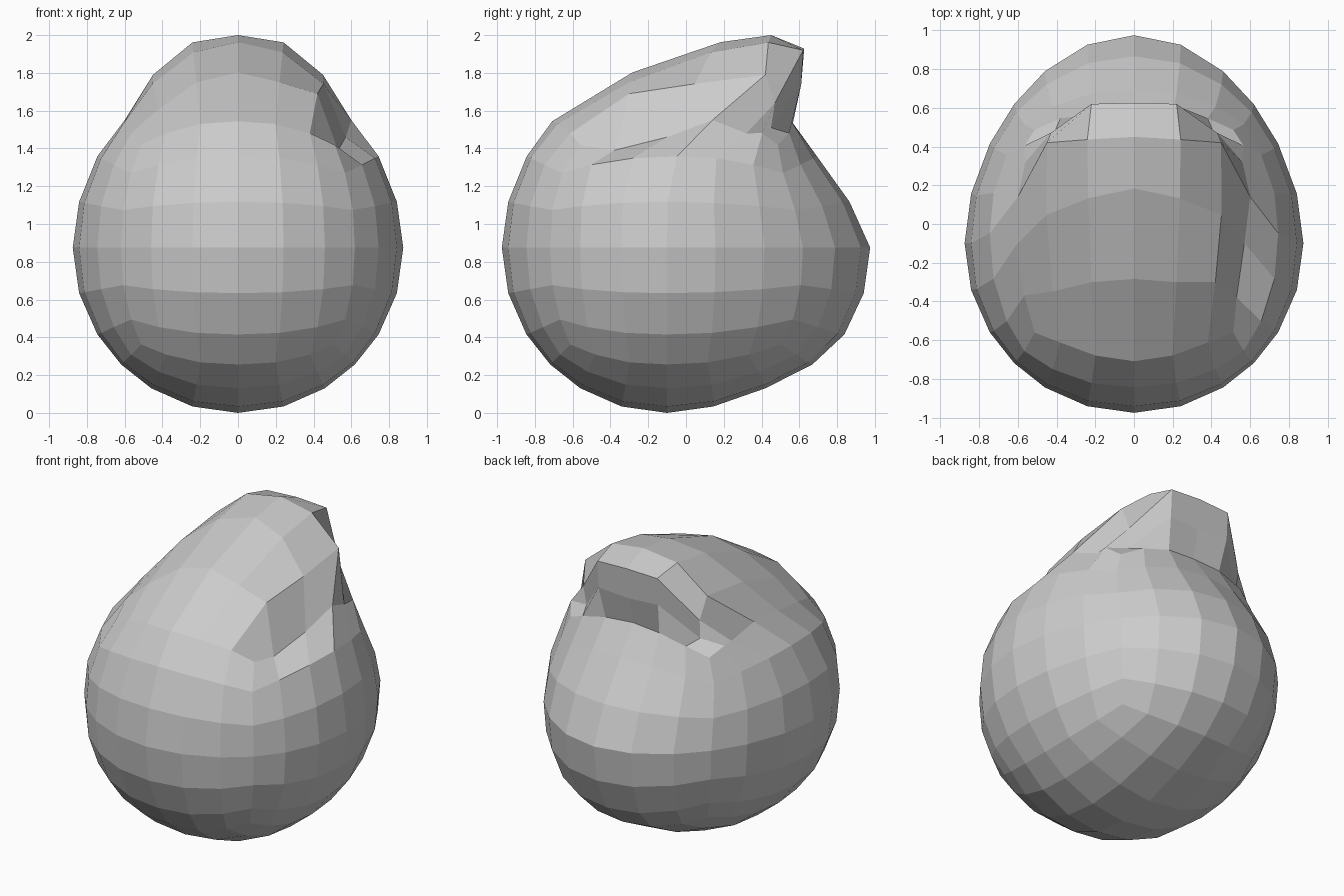
import bpy, bmesh
from math import sin, sqrt, radians, degrees, acos, hypot, copysign

if "Cube" in bpy.data.objects:
    bpy.data.objects.remove(bpy.data.objects["Cube"])

R, CY, CZ = 0.875, -0.10, 0.875   # base ball radius and centre
ROWS = [0, 16, 31.7, 45]          # angles of the grid rows


def table(values, start, angle):
    """Linear lookup in a table with 15 degree steps."""
    t = min(max((angle - start) / 15, 0), len(values) - 1.001)
    k = int(t)
    return values[k] + (values[k + 1] - values[k]) * (t - k)


# Backward and upward pull of the crest, by angle from the top
FRONT = ([.55, .54, .31, .01, 0, 0], [.25, .25, .20, .05, .02, 0])
SIDE = ([.55, .54, .48, .23, .03, 0], [.25, .25, .18, .05, .02, 0])
BACK = ([.55, .50, .27, .04, 0, 0], [.25, .22, .11, .05, .02, 0])
# Swelling of the back, by elevation from -75 degrees
SWELL = [0, .05, .15, .20, .20, .20, .13, .05, 0]

# Crest edge and the lip under it, by grid place on the top (mirrored in x)
CREST = {(1, 1): (.22, .62, 1.92), (1, 2): (.22, .61, 1.74),
         (2, 0): (.45, .42, 1.79), (2, 1): (.43, .47, 1.64),
         (2, 2): (.42, .45, 1.51), (3, 0): (.60, .14, 1.55),
         (3, 1): (.56, .32, 1.48)}
# Pinch on the right shoulder only
PINCH = {(2, -2): (.42, -.30, 1.69), (3, -2): (.53, -.38, 1.39),
         (3, -1): (.57, -.10, 1.46)}


def ball(grid):
    """Cube grid point to unit ball direction."""
    x, y, z = (copysign(sqrt(2) * sin(radians(ROWS[abs(v)])), v) for v in grid)
    return (x * sqrt(max(0, 1 - y*y/2 - z*z/2 + y*y*z*z/3)),
            y * sqrt(max(0, 1 - x*x/2 - z*z/2 + x*x*z*z/3)),
            z * sqrt(max(0, 1 - x*x/2 - y*y/2 + x*x*y*y/3)))


def sculpt(co):
    i, j, k = grid = [round(c * 3) for c in co]
    if k == 3 and (abs(i), j) in CREST:
        x, y, z = CREST[abs(i), j]
        return copysign(x, i), y, z
    if k == 3 and (i, j) in PINCH:
        return PINCH[i, j]
    x, y, z = ball(grid)
    theta = degrees(acos(max(-1, min(1, z))))
    b = (y / max(hypot(x, y), 1e-6)) ** 2
    r = R * (1 + 0.015 * 5.196 * abs(x * y * z))
    px, py, pz = x * r, y * r + CY, z * r + CZ
    # swollen back
    if y > 0:
        py += table(SWELL, -75, 90 - theta) * b
    # crest pulled up and back
    end = BACK if y > 0 else FRONT
    py += (1 - b) * table(SIDE[0], 0, theta) + b * table(end[0], 0, theta)
    pz += (1 - b) * table(SIDE[1], 0, theta) + b * table(end[1], 0, theta)
    return px, py, pz


# Body: gridded cube rounded into a ball, then sculpted
bm = bmesh.new()
bmesh.ops.create_cube(bm, size=2)
bmesh.ops.subdivide_edges(bm, edges=bm.edges[:], cuts=5, use_grid_fill=True)
for v in bm.verts:
    v.co = sculpt(tuple(v.co))
bmesh.ops.recalc_face_normals(bm, faces=bm.faces[:])
mesh = bpy.data.meshes.new("body")
bm.to_mesh(mesh)
bm.free()
body = bpy.data.objects.new("body", mesh)
bpy.context.collection.objects.link(body)
